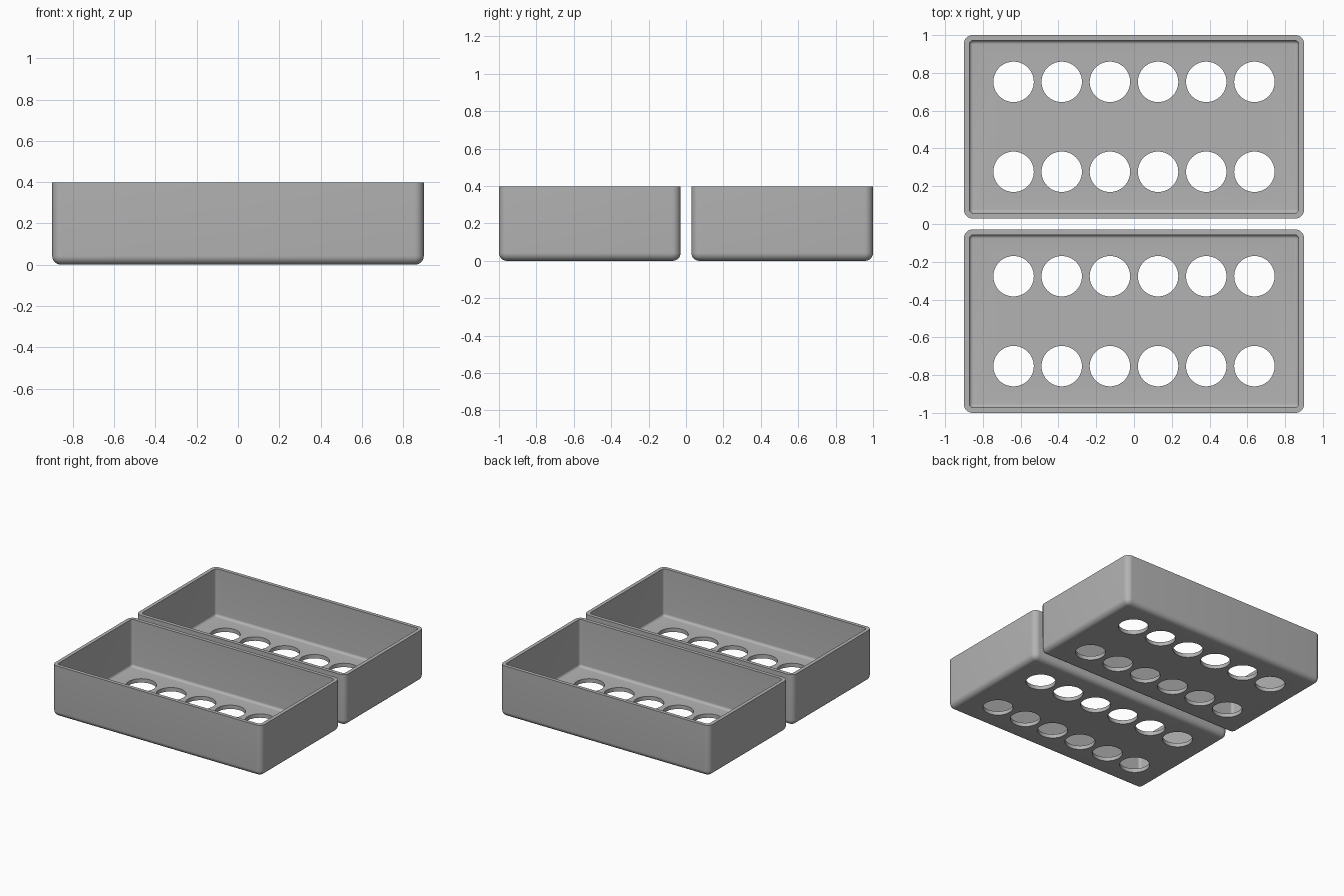
import bpy, bmesh, math

if "Cube" in bpy.data.objects:
    bpy.data.objects.remove(bpy.data.objects["Cube"])

W, D, H = 1.80, 0.971, 0.397      # tray outer size
R, WALL, FLOOR = 0.045, 0.028, 0.03
SEG = 8                           # segments per rounded corner

grey = bpy.data.materials.new("plain grey")
grey.diffuse_color = (0.45, 0.45, 0.45, 1)
grey.use_nodes = True
grey.node_tree.nodes["Principled BSDF"].inputs["Base Color"].default_value = grey.diffuse_color


def ring(bm, inset, z, radius):
    """Rounded rectangle of vertices, inset from the tray outline."""
    hx, hy = W / 2 - inset, D / 2 - inset
    verts = []
    for q, (sx, sy) in enumerate([(1, 1), (-1, 1), (-1, -1), (1, -1)]):
        for i in range(SEG + 1):
            a = math.pi / 2 * (q + i / SEG)
            verts.append(bm.verts.new((sx * (hx - radius) + radius * math.cos(a),
                                       sy * (hy - radius) + radius * math.sin(a), z)))
    return verts


def mesh_object(name, bm, y):
    mesh = bpy.data.meshes.new(name)
    bm.to_mesh(mesh)
    bm.free()
    obj = bpy.data.objects.new(name, mesh)
    obj.location.y = y
    bpy.context.collection.objects.link(obj)
    return obj


def make_tray(name, y):
    # shell profile: outer bottom fillet, outer wall, rim, inner wall, inner fillet
    bm = bmesh.new()
    inner_r = 0.022
    profile = []
    for i in range(SEG + 1):
        a = math.pi / 2 * i / SEG
        s, c = math.sin(a), math.cos(a)
        profile.append((R * 0.95 * (1 - s), R * 0.95 * (1 - c), R - R * 0.95 * (1 - s)))
    profile += [(0, H, R), (WALL, H, inner_r)]
    for i in range(SEG + 1):
        a = math.pi / 2 * i / SEG
        d = 0.02 * (1 - math.cos(a))
        profile.append((WALL + d, FLOOR + 0.02 * (1 - math.sin(a)), inner_r - d))
    rings = [ring(bm, *p) for p in profile]
    n = len(rings[0])
    for low, high in zip(rings, rings[1:]):
        for i in range(n):
            j = (i + 1) % n
            bm.faces.new((low[i], low[j], high[j], high[i]))
    bm.faces.new(rings[0][::-1])
    bm.faces.new(rings[-1])
    bmesh.ops.recalc_face_normals(bm, faces=bm.faces)
    tray = mesh_object(name, bm, y)
    tray.data.materials.append(grey)

    # two rows of six round holes through the floor
    bm = bmesh.new()
    for col in range(6):
        for side in (-1, 1):
            made = bmesh.ops.create_cone(bm, cap_ends=True, segments=64,
                                         radius1=0.107, radius2=0.107, depth=0.2)
            bmesh.ops.translate(bm, verts=made["verts"],
                                vec=((col - 2.5) * 0.255, side * 0.238, 0.02))
    cutter = mesh_object("hole_cutter", bm, y)
    cutter.hide_render = True
    cutter.data.materials.append(grey)
    cut = tray.modifiers.new("holes", 'BOOLEAN')
    cut.operation, cut.solver, cut.object = 'DIFFERENCE', 'EXACT', cutter

    # bake the cut, then shade
    bpy.ops.object.select_all(action='DESELECT')
    bpy.context.view_layer.objects.active = tray
    tray.select_set(True)
    bpy.ops.object.modifier_apply(modifier=cut.name)
    bpy.data.objects.remove(cutter)
    bpy.ops.object.shade_smooth_by_angle(angle=math.radians(30))


make_tray("front_tray", -0.5145)
make_tray("back_tray", 0.5145)
